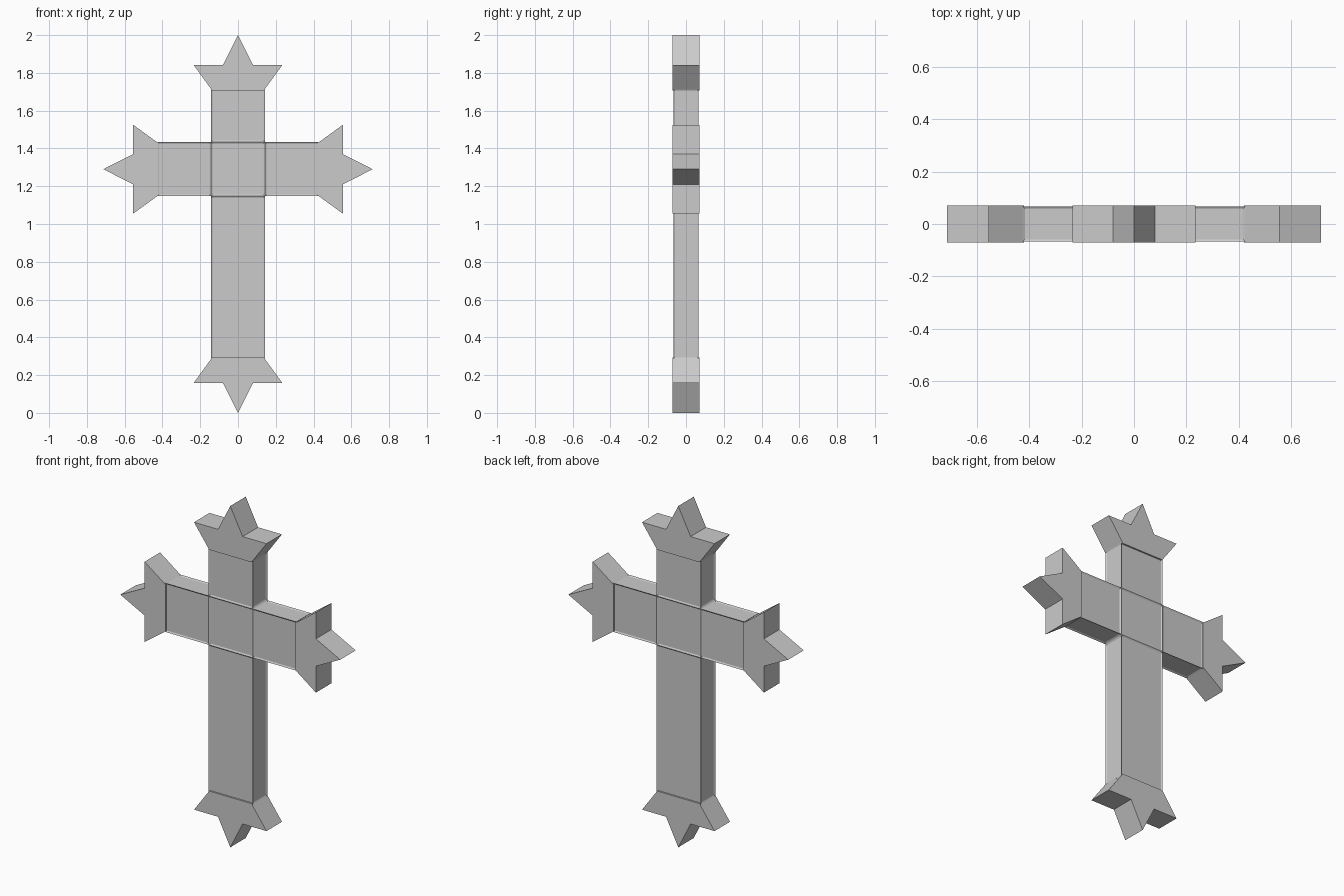
import bpy, bmesh
from math import radians
from mathutils import Matrix, Vector

if "Cube" in bpy.data.objects:
    bpy.data.objects.remove(bpy.data.objects["Cube"])

CZ = 1.29          # height of the crossing
HW = 0.143         # half width of the bars
BAR_T = 0.067      # half thickness of the bars
STAR_T = 0.0715    # half thickness of the star ends


def finish(bm, name):
    bmesh.ops.recalc_face_normals(bm, faces=bm.faces)
    me = bpy.data.meshes.new(name)
    bm.to_mesh(me)
    bm.free()
    ob = bpy.data.objects.new(name, me)
    bpy.context.collection.objects.link(ob)
    return ob


def extrude_y(bm, half):
    # Thicken flat faces lying at y = -half to y = +half
    geom = bmesh.ops.extrude_face_region(bm, geom=bm.faces[:], use_keep_orig=True)
    verts = [g for g in geom["geom"] if isinstance(g, bmesh.types.BMVert)]
    bmesh.ops.translate(bm, verts=verts, vec=(0, 2 * half, 0))


# Cross bars: five rectangles thickened, each face with a shallow sunken panel
bm = bmesh.new()
end = 0.425
rects = [(-HW, HW, CZ - HW, CZ + HW),
         (-end, -HW, CZ - HW, CZ + HW), (HW, end, CZ - HW, CZ + HW),
         (-HW, HW, CZ + HW, CZ + end), (-HW, HW, 0.285, CZ - HW)]
for x0, x1, z0, z1 in rects:
    bm.faces.new([bm.verts.new((x, -BAR_T, z)) for x, z in
                  ((x0, z0), (x1, z0), (x1, z1), (x0, z1))])
bmesh.ops.remove_doubles(bm, verts=bm.verts, dist=1e-4)
extrude_y(bm, BAR_T)
bmesh.ops.recalc_face_normals(bm, faces=bm.faces)
bmesh.ops.inset_individual(bm, faces=bm.faces[:], thickness=0.008,
                           depth=-0.005, use_even_offset=True)
finish(bm, "cross_bars")

# Star ends: one profile (tip at origin, pointing up) turned to each bar end
half = [(0.08, -0.158), (0.235, -0.158), (0.137, -0.293)]
profile = [(0, 0)] + half + [(-x, z) for x, z in reversed(half)]
for name, tip, angle in (("top_star", (0, 2.0), 0), ("right_star", (0.713, CZ), 90),
                         ("bottom_star", (0, 0), 180), ("left_star", (-0.713, CZ), -90)):
    bm = bmesh.new()
    bm.faces.new([bm.verts.new((x, -STAR_T, z)) for x, z in profile])
    extrude_y(bm, STAR_T)
    bm.transform(Matrix.Translation(Vector((tip[0], 0, tip[1])))
                 @ Matrix.Rotation(radians(angle), 4, "Y"))
    finish(bm, name)
